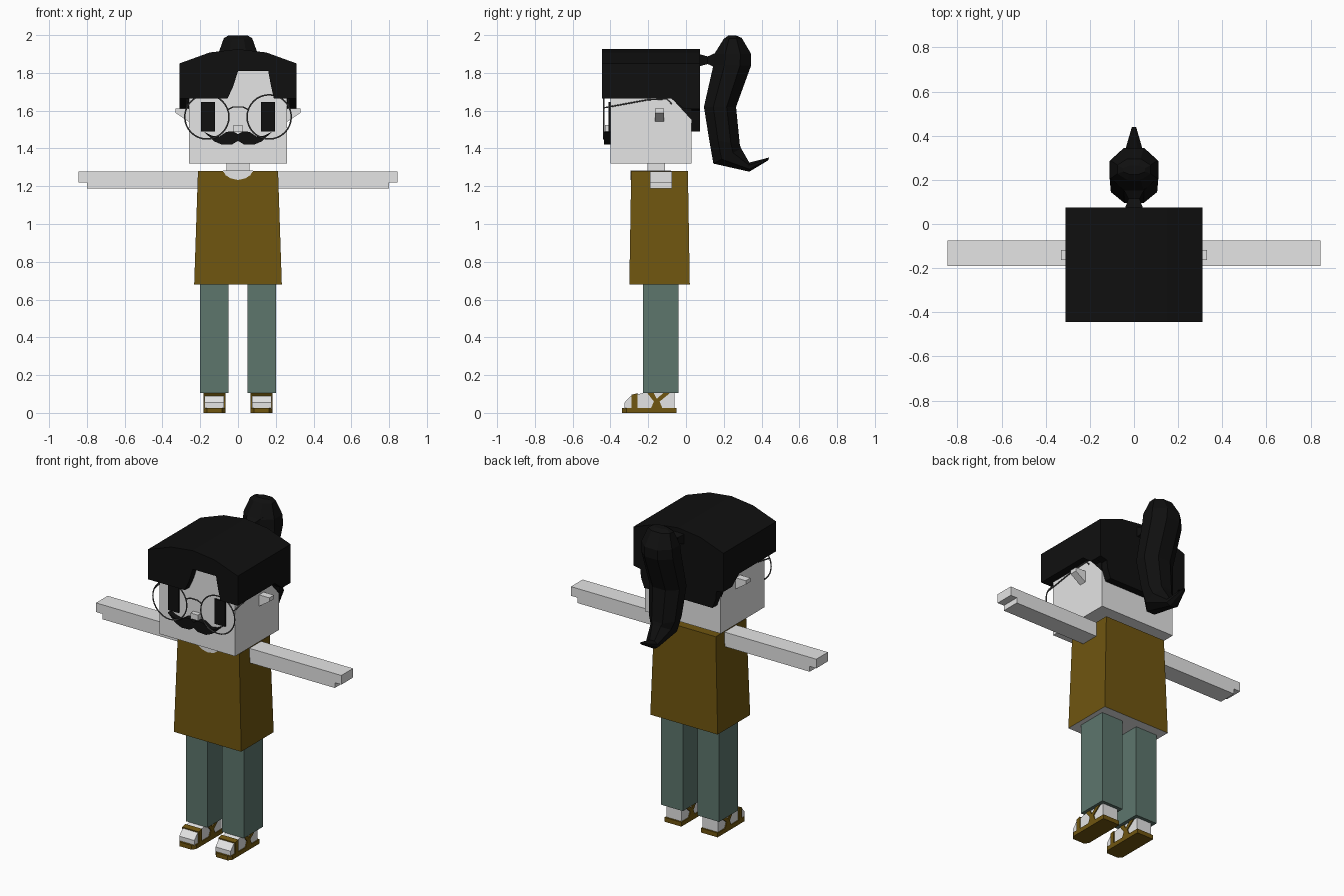
import bpy, bmesh, math
from mathutils import Vector

if "Cube" in bpy.data.objects:
    bpy.data.objects.remove(bpy.data.objects["Cube"])


def material(name, r, g, b):
    m = bpy.data.materials.new(name)
    m.use_nodes = True
    m.diffuse_color = (r, g, b, 1)
    m.node_tree.nodes["Principled BSDF"].inputs["Base Color"].default_value = (r, g, b, 1)
    return m


SKIN = material("pale skin", 0.78, 0.78, 0.78)
BLACK = material("black hair", 0.005, 0.005, 0.005)
BROWN = material("ochre brown", 0.16, 0.092, 0.005)
TEAL = material("grey teal", 0.11, 0.18, 0.152)
WIRE = material("dark wire", 0.09, 0.09, 0.09)


def loft(name, rings, mat):
    """Skin a closed mesh over rings of equal point count."""
    bm = bmesh.new()
    loops = [[bm.verts.new(p) for p in ring] for ring in rings]
    n = len(loops[0])
    for a, b in zip(loops, loops[1:]):
        for i in range(n):
            bm.faces.new((a[i], a[(i + 1) % n], b[(i + 1) % n], b[i]))
    bm.faces.new(loops[0])
    bm.faces.new(loops[-1])
    bmesh.ops.recalc_face_normals(bm, faces=bm.faces)
    me = bpy.data.meshes.new(name)
    bm.to_mesh(me)
    bm.free()
    me.materials.append(mat)
    ob = bpy.data.objects.new(name, me)
    bpy.context.collection.objects.link(ob)
    return ob


def extrude(name, axis, pts, a, b, mat):
    """Extrude a flat outline along one axis; points use the other two axes in order."""
    def place(p, d):
        q = list(p)
        q.insert("xyz".index(axis), d)
        return Vector(q)
    return loft(name, [[place(p, a) for p in pts], [place(p, b) for p in pts]], mat)


def rect(x0, x1, y0, y1):
    return [(x0, y0), (x1, y0), (x1, y1), (x0, y1)]


def box(name, x, y, z, mat):
    return extrude(name, "z", rect(*x, *y), z[0], z[1], mat)


def flip(pts):
    """Complete a right half outline with its mirror image."""
    return pts + [(-x, z) for x, z in reversed(pts) if x]


def wire(name, pts):
    cu = bpy.data.curves.new(name, "CURVE")
    cu.dimensions = "3D"
    cu.bevel_depth = 0.004
    cu.bevel_resolution = 1
    sp = cu.splines.new("POLY")
    sp.points.add(len(pts) - 1)
    for p, q in zip(sp.points, pts):
        p.co = (*q, 1)
    cu.materials.append(WIRE)
    bpy.context.collection.objects.link(bpy.data.objects.new(name, cu))


# Head, neck and nose
box("head", (-0.26, 0.26), (-0.4, 0.03), (1.32, 1.83), SKIN)
box("neck", (-0.06, 0.06), (-0.205, -0.11), (1.25, 1.33), SKIN)
box("nose", (-0.025, 0.025), (-0.43, -0.39), (1.49, 1.525), SKIN)

# Tapered shirt with a pale underside and neckline
shirt = loft("shirt", [
    [(x, y, 0.68) for x, y in rect(-0.232, 0.232, -0.3, 0.02)],
    [(x, y, 1.28) for x, y in rect(-0.212, 0.212, -0.29, 0.01)]], BROWN)
shirt.data.materials.append(SKIN)
for f in shirt.data.polygons:
    if f.normal.z < -0.9:
        f.material_index = 1
extrude("neckline_front", "y", flip([(0, 1.233), (0.04, 1.242), (0.065, 1.258), (0.08, 1.282)]),
        -0.294, -0.286, SKIN)
box("neckline_top", (-0.08, 0.08), (-0.294, -0.08), (1.276, 1.283), SKIN)

# Hair: arched cap, fringe with a parting, sides and back
arch = [(-0.31, 1.85), (-0.15, 1.908), (0, 1.926), (0.15, 1.908), (0.31, 1.85)]
extrude("hair_cap", "y", arch + [(0.31, 1.815), (-0.31, 1.815)], -0.445, 0.075, BLACK)
extrude("hair_fringe", "y", arch + [
    (0.31, 1.665), (0.19, 1.665), (0.175, 1.73), (0.16, 1.81), (0, 1.81),
    (-0.025, 1.73), (-0.055, 1.665), (-0.31, 1.665)], -0.445, -0.4, BLACK)
extrude("hair_back", "y", arch + flip([
    (0.31, 1.61), (0.262, 1.6), (0.258, 1.55), (0.235, 1.49)]), 0.028, 0.075, BLACK)
for s, side in ((1, "left"), (-1, "right")):
    extrude("hair_side_" + side, "x", [
        (-0.445, 1.83), (-0.445, 1.665), (-0.08, 1.665), (-0.01, 1.61),
        (0.075, 1.61), (0.075, 1.83)], s * 0.255, s * 0.31, BLACK)
    extrude("hair_nape_" + side, "x", [(-0.08, 1.67), (0.03, 1.55), (0.03, 1.67)],
            s * 0.25, s * 0.265, BLACK)


# Ponytail: octagonal sections from front point, back point and half width
def section(y0, z0, y1, z1, w):
    a, b = Vector((0, y0, z0)), Vector((0, y1, z1))
    ring = []
    for i in range(8):
        t = math.radians(22.5 + 45 * i)
        k = 0.5 - 0.5 * math.cos(t) / math.cos(math.radians(22.5))
        p = a.lerp(b, k)
        p.x = w * math.sin(t) / math.cos(math.radians(22.5))
        ring.append(p)
    return ring


loft("ponytail", [section(*r) for r in (
    (0.225, 1.998, 0.265, 1.998, 0.05), (0.2, 1.98, 0.295, 1.985, 0.075),
    (0.15, 1.9, 0.345, 1.9, 0.105), (0.145, 1.84, 0.345, 1.84, 0.11),
    (0.095, 1.62, 0.265, 1.62, 0.105), (0.122, 1.45, 0.285, 1.42, 0.09),
    (0.145, 1.32, 0.292, 1.4, 0.07), (0.335, 1.277, 0.335, 1.325, 0.04),
    (0.435, 1.337, 0.44, 1.352, 0.01))], BLACK)
loft("ponytail_tie", [
    [(x, y, z) for x, z in rect(-w, w, 1.867 - h, 1.867 + h)]
    for y, w, h in ((0.06, 0.045, 0.035), (0.115, 0.025, 0.02), (0.17, 0.055, 0.045))], BLACK)

# Moustache and glasses bridge
extrude("moustache", "y", flip([
    (0, 1.44), (0.03, 1.422), (0.085, 1.42), (0.125, 1.437), (0.18, 1.488),
    (0.14, 1.468), (0.1, 1.462), (0.06, 1.488), (0.025, 1.49), (0, 1.475)]),
    -0.435, -0.395, BLACK)
wire("glasses_bridge", [(-0.055, -0.435, 1.605), (-0.025, -0.435, 1.62),
                        (0.025, -0.435, 1.62), (0.055, -0.435, 1.605)])

for s, side in ((1, "left"), (-1, "right")):
    def sx(a, b):
        return (s * a, s * b)

    # Eyes, ears and glasses
    box("eye_" + side, sx(0.123, 0.197), (-0.409, -0.4), (1.49, 1.645), BLACK)
    extrude("ear_" + side, "y", [(s * x, z) for x, z in (
        (0.25, 1.612), (0.33, 1.612), (0.33, 1.588), (0.25, 1.535))], -0.163, -0.117, SKIN)
    bpy.ops.mesh.primitive_torus_add(
        major_radius=0.117, minor_radius=0.004, major_segments=32, minor_segments=6,
        location=(s * 0.165, -0.435, 1.567), rotation=(math.pi / 2, 0, 0))
    rim = bpy.context.object
    rim.name = "glasses_rim_" + side
    rim.data.materials.append(WIRE)
    bpy.ops.object.shade_smooth_by_angle()
    wire("glasses_temple_" + side, [
        (s * 0.272, -0.435, 1.615), (s * 0.268, -0.2, 1.658),
        (s * 0.268, -0.1, 1.662), (s * 0.268, -0.075, 1.635)])

    # Arm with a stepped hand
    extrude("arm_" + side, "y", [(s * x, z) for x, z in (
        (0.2, 1.187), (0.8, 1.187), (0.8, 1.22), (0.845, 1.22),
        (0.845, 1.277), (0.2, 1.277))], -0.19, -0.075, SKIN)

    # Trouser leg
    box("leg_" + side, sx(0.05, 0.2), (-0.228, -0.04), (0.105, 0.69), TEAL)

    # Foot and sandal
    extrude("foot_" + side, "x", [
        (-0.325, 0.02), (-0.325, 0.055), (-0.295, 0.088), (-0.22, 0.107),
        (-0.06, 0.107), (-0.06, 0.02)], *sx(0.073, 0.177), SKIN)
    extrude("sole_" + side, "z", [(s * x, y) for x, y in (
        (0.067, -0.05), (0.067, -0.315), (0.085, -0.338), (0.165, -0.338),
        (0.183, -0.315), (0.183, -0.05))], 0, 0.027, BROWN)
    extrude("toe_strap_" + side, "x", [
        (-0.288, 0.02), (-0.288, 0.096), (-0.258, 0.104), (-0.258, 0.02)],
        *sx(0.067, 0.183), BROWN)
    for n, x in enumerate((0.067, 0.176)):
        extrude(f"ankle_strap_{side}_{n + 1}", "x", [
            (-0.205, 0.105), (-0.17, 0.06), (-0.185, 0.025), (-0.125, 0.025),
            (-0.14, 0.06), (-0.085, 0.105), (-0.12, 0.105), (-0.155, 0.075),
            (-0.17, 0.105)], *sx(x, x + 0.007), BROWN)
